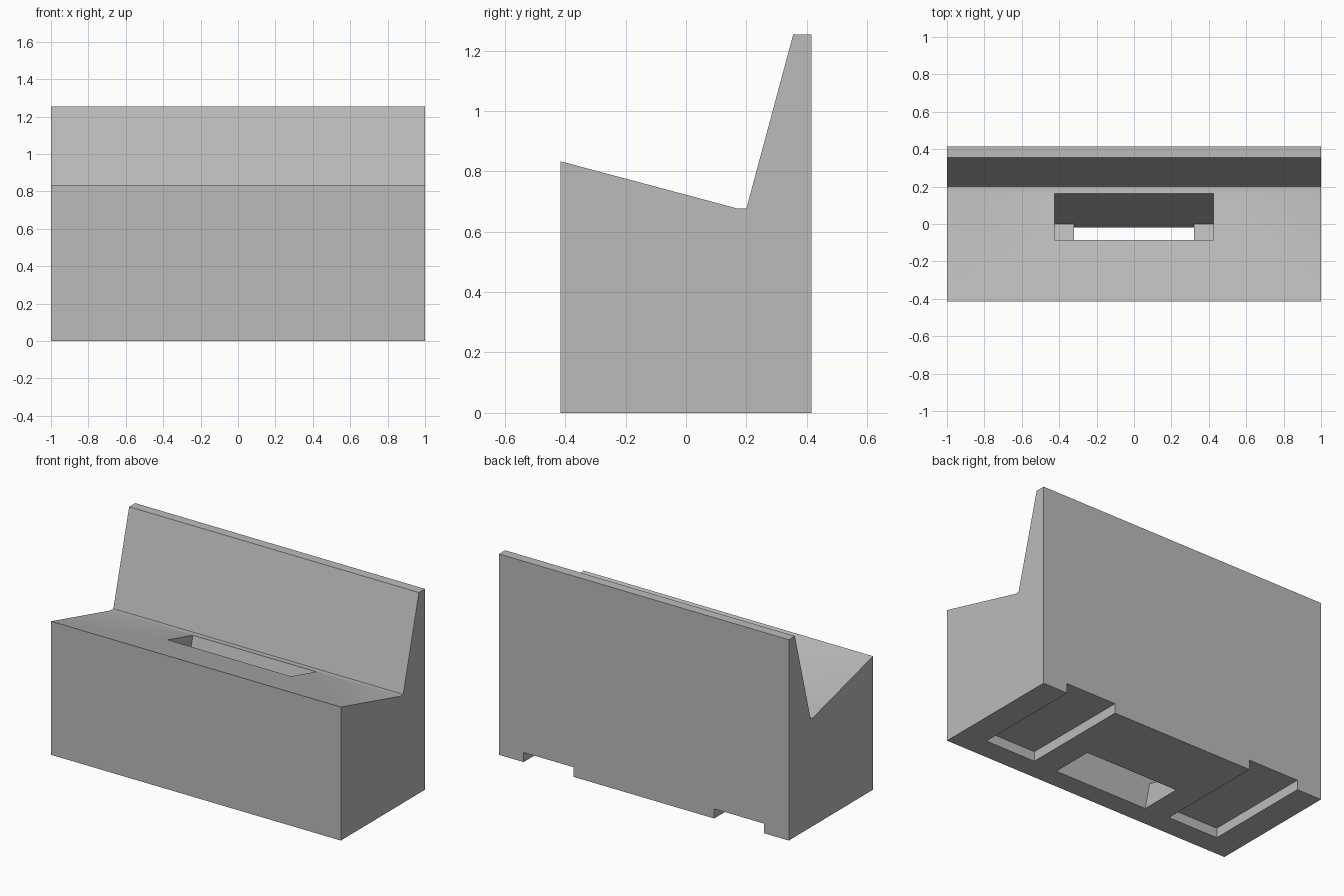
import bpy, bmesh
from math import radians, sin, cos
from mathutils import Vector

cube = bpy.data.objects.get("Cube")
if cube:
    bpy.data.objects.remove(cube, do_unlink=True)

grey = bpy.data.materials.new("stone grey")
grey.use_nodes = True
colour = (0.5, 0.5, 0.5, 1)
grey.diffuse_color = colour
grey.node_tree.nodes["Principled BSDF"].inputs["Base Color"].default_value = colour

X, Y, Z = Vector((1, 0, 0)), Vector((0, 1, 0)), Vector((0, 0, 1))


def prism(name, profile, u, v, depth, origin):
    """Extrude a profile drawn on the axes u and v by the vector depth."""
    bm = bmesh.new()
    face = bm.faces.new([bm.verts.new(origin + u * a + v * b) for a, b in profile])
    grown = bmesh.ops.extrude_face_region(bm, geom=[face], use_keep_orig=True)
    moved = [g for g in grown["geom"] if isinstance(g, bmesh.types.BMVert)]
    bmesh.ops.translate(bm, verts=moved, vec=depth)
    bmesh.ops.recalc_face_normals(bm, faces=bm.faces)
    mesh = bpy.data.meshes.new(name)
    bm.to_mesh(mesh)
    bm.free()
    mesh.materials.append(grey)
    obj = bpy.data.objects.new(name, mesh)
    bpy.context.collection.objects.link(obj)
    return obj


# Bench body: sloping seat, narrow gutter and leaning backrest
side = [(-0.415, 0), (0.415, 0), (0.415, 1.253), (0.355, 1.253),
        (0.2, 0.677), (0.17, 0.677), (-0.415, 0.833)]
bench = prism("bench_body", side, Y, Z, X * 2, -X)

# Chute through the seat, leaning with the backrest, narrower below its ledges
lean = radians(15)
along = Vector((0, sin(lean), cos(lean)))
across = Vector((0, cos(lean), -sin(lean)))
half = [(0.32, -0.35), (0.32, 0), (0.425, 0), (0.425, 0.7)]
chute = half + [(-a, b) for a, b in reversed(half)]
cutters = [prism("chute_cutter", chute, X, along, across * 0.257,
                 Vector((0, -0.247, 0.142)))]

# Two recesses under the base, open at the back
for name, s in (("left", 1), ("right", -1)):
    recess = [(0.485 * s, -0.1), (0.83 * s, -0.1), (0.83 * s, 0.06), (0.485 * s, 0.06)]
    cutters.append(prism(name + "_recess_cutter", recess, X, Z, Y * 0.9, Y * -0.278))

for cutter in cutters:
    cutter.hide_render = True
    cut = bench.modifiers.new(cutter.name, 'BOOLEAN')
    cut.operation = 'DIFFERENCE'
    cut.solver = 'EXACT'
    cut.object = cutter

# Bake the cuts and drop the cutters
bpy.ops.object.select_all(action='DESELECT')
bench.select_set(True)
bpy.context.view_layer.objects.active = bench
for cutter in cutters:
    bpy.ops.object.modifier_apply(modifier=cutter.name)
    bpy.data.objects.remove(cutter, do_unlink=True)
bpy.ops.object.shade_smooth_by_angle()
